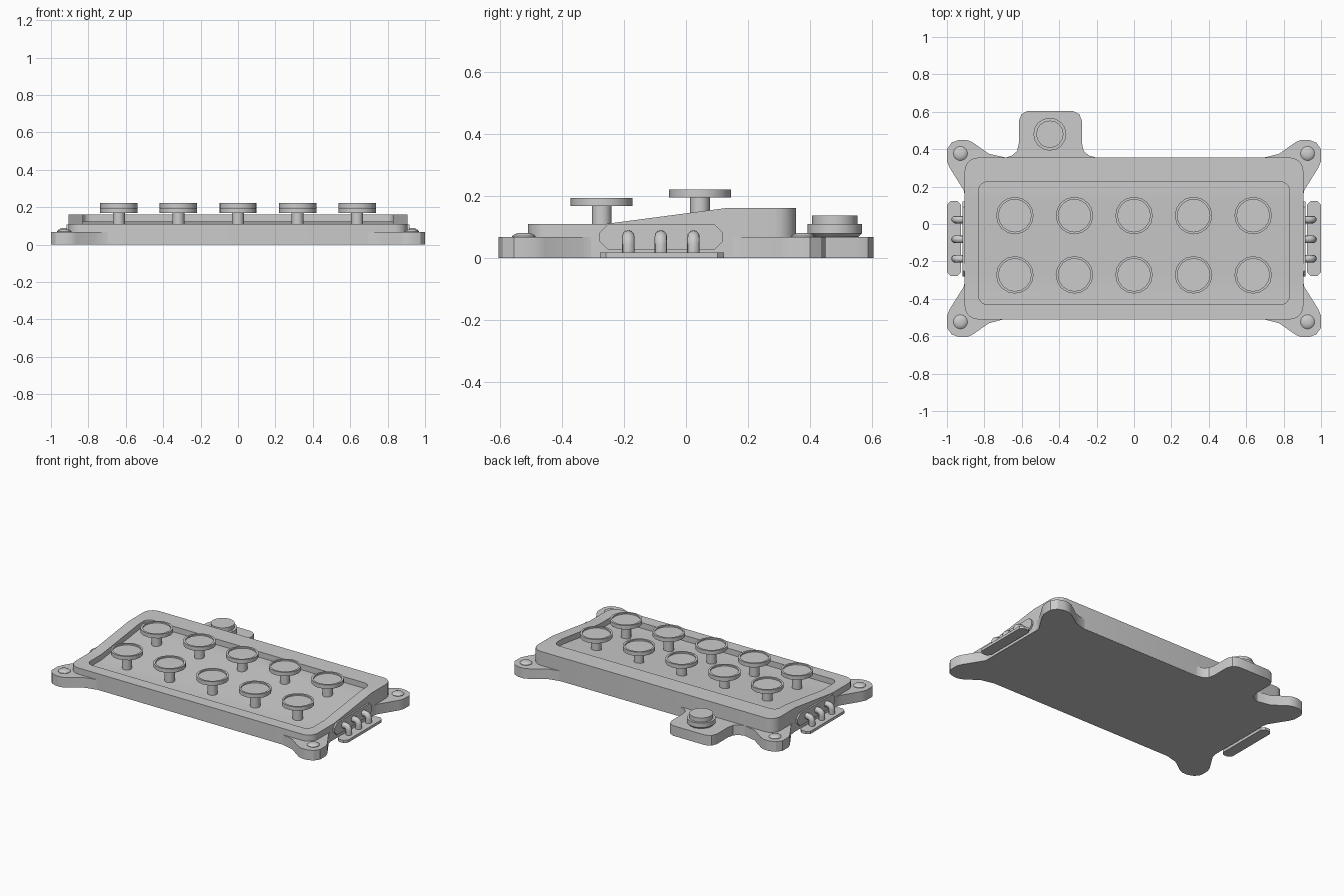
import bpy, bmesh
from math import sin, cos, pi, radians

if "Cube" in bpy.data.objects:
    bpy.data.objects.remove(bpy.data.objects["Cube"])

CY = -0.0775                       # middle of the body in y


def finish(name, bm, smooth=True):
    bmesh.ops.remove_doubles(bm, verts=bm.verts, dist=1e-5)
    bmesh.ops.recalc_face_normals(bm, faces=bm.faces)
    me = bpy.data.meshes.new(name)
    bm.to_mesh(me)
    bm.free()
    ob = bpy.data.objects.new(name, me)
    bpy.context.collection.objects.link(ob)
    if smooth:
        bpy.ops.object.select_all(action='DESELECT')
        ob.select_set(True)
        bpy.context.view_layer.objects.active = ob
        bpy.ops.object.shade_smooth_by_angle(angle=radians(30))
    return ob


def bridge(bm, a, b):
    n = len(a)
    for i in range(n):
        bm.faces.new((a[i], a[(i + 1) % n], b[(i + 1) % n], b[i]))


def prism(name, lower, upper):
    bm = bmesh.new()
    a = [bm.verts.new(p) for p in lower]
    b = [bm.verts.new(p) for p in upper]
    bm.faces.new(a)
    bm.faces.new(b)
    bridge(bm, a, b)
    return finish(name, bm)


def lathe(name, profile, loc, n=16):
    bm = bmesh.new()
    rings = [[bm.verts.new((loc[0] + r * cos(2 * pi * i / n),
                            loc[1] + r * sin(2 * pi * i / n), loc[2] + z))
              for i in range(n)] for r, z in profile]
    for a, b in zip(rings, rings[1:]):
        bridge(bm, a, b)
    bm.faces.new(rings[0])
    bm.faces.new(rings[-1])
    return finish(name, bm)


def chamfered(u0, u1, v0, v1, c):
    return [(u0 + c, v0), (u1 - c, v0), (u1, v0 + c), (u1, v1 - c),
            (u1 - c, v1), (u0 + c, v1), (u0, v1 - c), (u0, v0 + c)]


# Sloped body with a recessed tray
Y1, Y2 = -0.265, 0.13


def height(y):
    t = min(max((y - Y1) / (Y2 - Y1), 0), 1)
    return 0.11 + 0.052 * t


def ring(x, y0, y1, r, seg=5):
    pts = []
    for cx, cy, a0 in ((x - r, y1 - r, 0), (-x + r, y1 - r, 90),
                       (-x + r, y0 + r, 180), (x - r, y0 + r, 270)):
        for i in range(seg + 1):
            a = radians(a0 + 90 * i / seg)
            pts.append((cx + r * cos(a), cy + r * sin(a)))
        if a0 == 90:
            pts += [(-x, Y2), (-x, Y1)]
    return pts + [(x, Y1), (x, Y2)]


bm = bmesh.new()
outer = ring(0.905, -0.51, 0.355, 0.07)
inner = ring(0.83, -0.43, 0.225, 0.045)
r0 = [bm.verts.new((x, y, 0.001)) for x, y in outer]
r1 = [bm.verts.new((x, y, height(y))) for x, y in outer]
r2 = [bm.verts.new((x, y, height(y))) for x, y in inner]
r3 = [bm.verts.new((x, y, height(y) - 0.038)) for x, y in inner]
for a, b in ((r0, r1), (r1, r2), (r2, r3)):
    bridge(bm, a, b)
for lo, hi in ((-1, Y1), (Y1, Y2), (Y2, 1)):
    bm.faces.new([v for v in r3 if lo - 1e-4 <= v.co.y <= hi + 1e-4])
bm.faces.new(r0)
finish("body", bm)

# Base plate with four splayed feet and a rear tab
foot = [(0.903, 0.14), (0.91, 0.18), (0.985, 0.30), (1, 0.335), (1, 0.40),
        (0.975, 0.435), (0.935, 0.45), (0.895, 0.45), (0.865, 0.438),
        (0.775, 0.375), (0.69, 0.354)]
half_tab = [(0.25, 0.354), (0.205, 0.366), (0.178, 0.39), (0.169, 0.43),
            (0.169, 0.55), (0.155, 0.587), (0.12, 0.605)]
TX = -0.447


def flip(p):
    return (p[0], 2 * CY - p[1])


tab = [(TX + x, y) for x, y in half_tab] + [(TX - x, y) for x, y in half_tab[::-1]]
tab[-1] = (-0.685, 0.355)
left = [(-x, y) for x, y in foot[:-1]][::-1]
outline = (foot + tab + left + [flip(p) for p in left[::-1]] + [(-0.69, -0.508)]
           + [flip(p) for p in foot[::-1]])
prism("base_plate", [(x, y, 0) for x, y in outline], [(x, y, 0.068) for x, y in outline])

# Screw domes on the feet
for sx in (-1, 1):
    for y in (0.377, -0.523):
        lathe("foot_screw", [(0.038, -0.01), (0.038, 0.003), (0.03, 0.01), (0.015, 0.014)],
              (sx * 0.928, y, 0.068))

# Rear tab knob
lathe("tab_knob", [(0.075, 0.06), (0.077, 0.07), (0.088, 0.08), (0.088, 0.11),
                   (0.073, 0.11), (0.073, 0.138)], (-0.45, 0.48, 0))

# Dished buttons on stems
for y, top in ((0.045, 0.222), (-0.272, 0.195)):
    for i in range(5):
        x = -0.637 + i * 0.3185
        lathe("button_stem", [(0.032, height(y) - 0.045), (0.032, top - 0.015)], (x, y, 0))
        lathe("button_cap", [(0.1, -0.026), (0.1, 0), (0.087, 0), (0.087, -0.009)],
              (x, y, top))

# Side connectors: wall panel, floor strip and three bent prongs
for sx in (-1, 1):
    wall = chamfered(-0.28, 0.12, 0.027, 0.109, 0.028)
    prism("side_panel", [(sx * 0.895, y, z) for y, z in wall],
          [(sx * 0.916, y, z) for y, z in wall])
    strip = chamfered(0.925, 1.0, -0.278, 0.122, 0.02)
    prism("side_strip", [(sx * x, y, 0) for x, y in strip],
          [(sx * x, y, 0.018) for x, y in strip])
    for y in (-0.186, -0.081, 0.024):
        path = [(0.905, 0.07), (0.932, 0.07)]
        path += [(0.932 + 0.024 * sin(a), 0.046 + 0.024 * cos(a))
                 for a in (pi / 8, pi / 4, 3 * pi / 8, pi / 2)] + [(0.956, 0.012)]
        bm = bmesh.new()
        rings = []
        for k, (x, z) in enumerate(path):
            t = min(max(k - 1, 0), 4) * pi / 8      # bend angle at this point
            rings.append([bm.verts.new((sx * (x + 0.02 * cos(b) * sin(t)),
                                        y + 0.02 * sin(b),
                                        z + 0.02 * cos(b) * cos(t)))
                          for b in (2 * pi * j / 12 for j in range(12))])
        for a, b in zip(rings, rings[1:]):
            bridge(bm, a, b)
        bm.faces.new(rings[0])
        bm.faces.new(rings[-1])
        finish("side_prong", bm)
